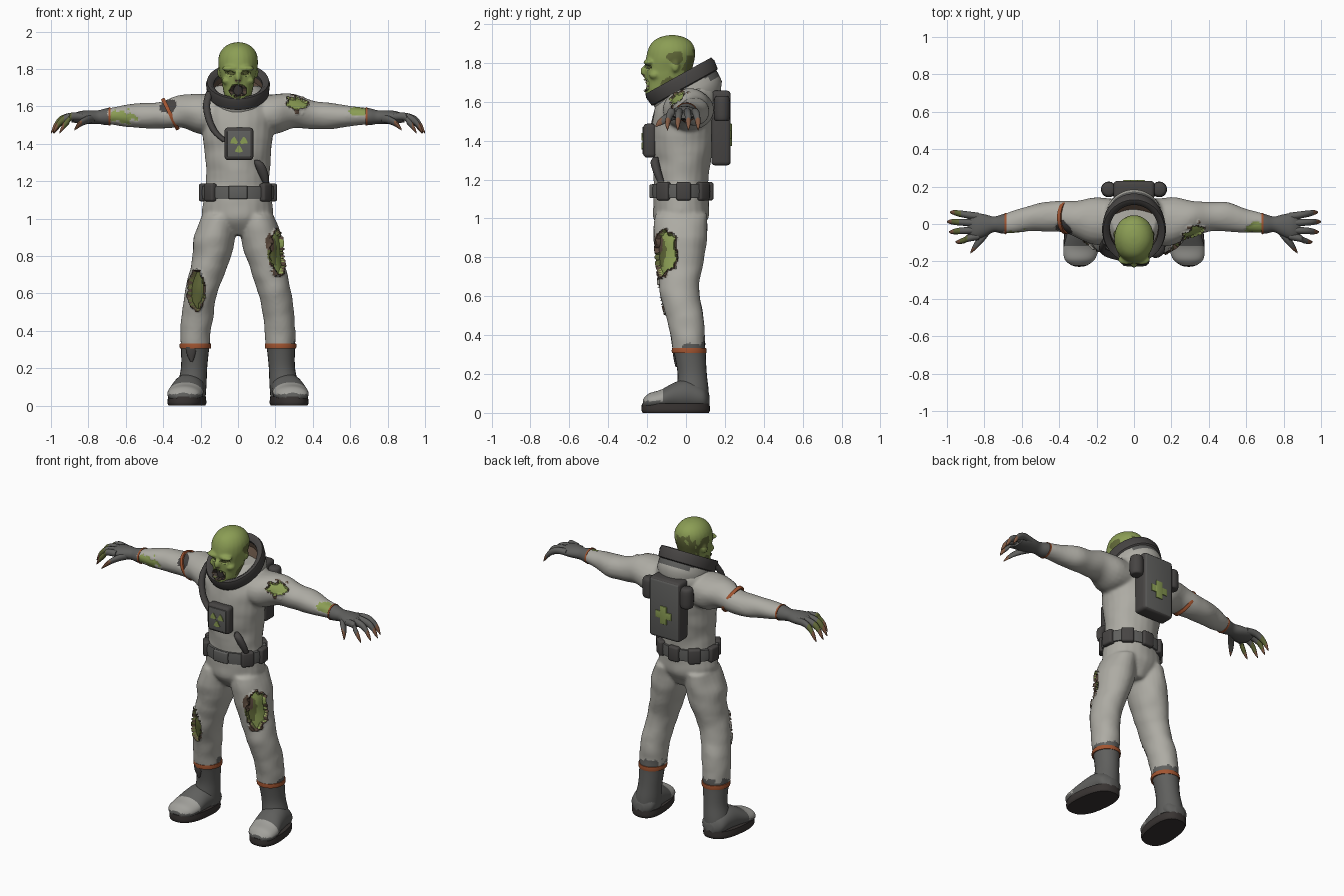
import bpy, bmesh, math
from math import cos, sin, pi, radians
from mathutils import Vector, Matrix, noise

old = bpy.data.objects.get("Cube")
if old:
    bpy.data.objects.remove(old)

# Palette
COLOURS = {
    "suit_grey": (.42, .41, .37), "rubber_grey": (.115, .115, .11),
    "dark_gear": (.062, .058, .056), "sole_dark": (.04, .034, .032),
    "orange_band": (.36, .09, .03), "skin_green": (.26, .34, .09),
    "skin_olive": (.12, .14, .04), "torn_brown": (.10, .065, .045),
    "claw_tan": (.22, .10, .055), "toe_grey": (.36, .355, .33)}
INDEX = {name: i for i, name in enumerate(COLOURS)}
MATS = []
for name, rgb in COLOURS.items():
    m = bpy.data.materials.new(name)
    m.use_nodes = True
    m.diffuse_color = (*rgb, 1)
    bsdf = m.node_tree.nodes["Principled BSDF"]
    bsdf.inputs["Base Color"].default_value = (*rgb, 1)
    MATS.append(m)


def colour(ob, mat, rule=lambda c: True):
    for p in ob.data.polygons:
        if rule(p.center):
            p.material_index = INDEX[mat]


def finish(name, bm, mat):
    bmesh.ops.recalc_face_normals(bm, faces=bm.faces)
    me = bpy.data.meshes.new(name)
    bm.to_mesh(me)
    bm.free()
    ob = bpy.data.objects.new(name, me)
    bpy.context.collection.objects.link(ob)
    for m in MATS:
        me.materials.append(m)
    colour(ob, mat)
    return ob


def bridge(bm, loops, closed=False):
    n = len(loops[0])
    pairs = list(zip(loops, loops[1:])) + ([(loops[-1], loops[0])] if closed else [])
    for a, b in pairs:
        for k in range(n):
            j = (k + 1) % n
            bm.faces.new((a[k], a[j], b[j], b[k]))


def loft(bm, sections, axis="Z", side=1, power=1, steps=4, n=24):
    """Smooth elliptical loft through sections (x, y, z, radius a, radius b)."""
    s = [sections[0]] + list(sections) + [sections[-1]]
    fine = []
    for i in range(1, len(s) - 2):
        for k in range(steps):
            t = k / steps
            fine.append([.5 * (2 * b + (c - a) * t + (2*a - 5*b + 4*c - d) * t*t + (3*b - a - 3*c + d) * t**3)
                         for a, b, c, d in zip(s[i - 1], s[i], s[i + 1], s[i + 2])])
    fine.append(s[-1])
    loops = []
    for x, y, z, a, b in fine:
        ring = []
        for k in range(n):
            ca, sa = cos(2 * pi * k / n), sin(2 * pi * k / n)
            u = max(a, .002) * math.copysign(abs(ca) ** power, ca)
            v = max(b, .002) * math.copysign(abs(sa) ** power, sa)
            off = {"X": (0, u, v), "Y": (u, 0, v), "Z": (u, v, 0)}[axis]
            ring.append(bm.verts.new(Vector((side * x, y, z)) + Vector(off)))
        loops.append(ring)
    bridge(bm, loops)
    bm.faces.new(loops[0])
    bm.faces.new(loops[-1])


def part(name, mat, sections, **kw):
    bm = bmesh.new()
    loft(bm, sections, **kw)
    return finish(name, bm, mat)


def lathe(name, mat, profile, matrix, closed=True, n=48):
    bm = bmesh.new()
    loops = [[bm.verts.new(matrix @ Vector((r * cos(2*pi*k/n), r * sin(2*pi*k/n), z)))
              for k in range(n)] for r, z in profile]
    bridge(bm, loops, closed)
    return finish(name, bm, mat)


def strap(name, mat, loc, radii, half, turn=0):
    """Elliptical band with a softly bulged outside, tilted about y."""
    return lathe(name, mat, [(.88, -half), (1, -half), (1.02, 0), (1, half), (.88, half)],
                 Matrix.Translation(loc) @ Matrix.Rotation(radians(turn), 4, "Y")
                 @ Matrix.Diagonal((*radii, 1, 1)))


def blob(bm, loc, radii):
    bmesh.ops.create_uvsphere(bm, u_segments=20, v_segments=12, radius=1,
                              matrix=Matrix.LocRotScale(Vector(loc), None, Vector(radii)))


def box(name, mat, loc, size, turn=0, bevel=.012):
    bm = bmesh.new()
    bmesh.ops.create_cube(bm, size=1, matrix=Matrix.Diagonal((*size, 1)))
    bmesh.ops.bevel(bm, geom=bm.edges[:], offset=bevel, segments=3, profile=.5, affect="EDGES")
    bm.transform(Matrix.Translation(loc) @ Matrix.Rotation(turn, 4, "Z"))
    return finish(name, bm, mat)


def fuse(ob, mat, voxel, wrinkle):
    """Merge overlapping volumes into one skin and add soft folds."""
    r = ob.modifiers.new("merge", "REMESH")
    r.mode, r.voxel_size = "VOXEL", voxel
    s = ob.modifiers.new("soften", "SMOOTH")
    s.factor, s.iterations = .5, 6
    dg = bpy.context.evaluated_depsgraph_get()
    me = bpy.data.meshes.new_from_object(ob.evaluated_get(dg))
    ob.modifiers.clear()
    ob.data = me
    me.materials.clear()
    for m in MATS:
        me.materials.append(m)
    colour(ob, mat)
    normals = [v.normal.copy() for v in me.vertices]
    for v, nrm in zip(me.vertices, normals):
        v.co += nrm * wrinkle * noise.noise(Vector((v.co.x * 9, v.co.y * 9, v.co.z * 12)))


def paint(ob, centre, radii, mat, rim=None, depth=0, rag=.25):
    """Recolour and sink a ragged ellipsoidal patch, with an optional torn rim."""
    def dist(co):
        d = Vector((a - b) / r for a, b, r in zip(co, centre, radii)).length
        return d + rag * noise.noise(co * 35)
    if rim:
        colour(ob, rim, lambda c: dist(c) < 1.13)
    colour(ob, mat, lambda c: dist(c) < 1)
    moves = []
    for v in ob.data.vertices:
        d = dist(v.co)
        if d < 1:
            moves.append((v, -depth * v.normal))
        elif rim and d < 1.13:
            moves.append((v, .7 * depth * v.normal))
    for v, m in moves:
        v.co += m


# Suit: torso, legs and arms merged
LEG = [(.10, -.025, 1.02, .09, .135), (.125, -.03, .9, .112, .137), (.142, -.03, .8, .102, .125),
       (.17, -.035, .7, .095, .108), (.197, -.03, .6, .087, .1), (.213, -.008, .5, .085, .096),
       (.225, .008, .4, .082, .09), (.228, .016, .31, .077, .083)]
ARM = [(.08, .01, 1.56, .12, .1), (.2, .015, 1.56, .13, .108), (.3, .025, 1.575, .1, .09),
       (.4, .04, 1.555, .08, .075), (.5, .038, 1.55, .078, .07), (.6, .018, 1.55, .065, .057),
       (.68, .004, 1.548, .054, .045), (.72, 0, 1.545, .044, .038)]
bm = bmesh.new()
loft(bm, [(0, -.02, .91, .07, .08), (0, -.025, 1, .18, .14), (0, -.025, 1.1, .185, .143),
          (0, -.025, 1.2, .168, .138), (0, -.02, 1.32, .175, .152), (0, -.015, 1.45, .188, .163),
          (0, 0, 1.56, .2, .162), (0, .02, 1.65, .17, .15), (0, .03, 1.71, .12, .12)])
for side in (1, -1):
    loft(bm, LEG, side=side)
    loft(bm, ARM, axis="X", side=side)
suit = finish("suit", bm, "suit_grey")
fuse(suit, "suit_grey", .009, .006)
paint(suit, (.215, -.11, .82), (.06, .065, .115), "skin_green", "torn_brown", .014)
paint(suit, (.185, -.14, .83), (.033, .06, .08), "skin_olive")
paint(suit, (.172, -.15, .87), (.025, .05, .05), "torn_brown")
paint(suit, (-.225, -.13, .62), (.042, .07, .1), "skin_olive", "torn_brown", .015)
paint(suit, (.325, -.06, 1.62), (.06, .06, .042), "skin_green", "torn_brown", .008, .5)
paint(suit, (.65, -.03, 1.578), (.055, .045, .03), "skin_green", None, .004)
paint(suit, (-.61, -.04, 1.545), (.08, .045, .03), "skin_green", None, .004, .8)
paint(suit, (-.375, -.03, 1.605), (.045, .065, .04), "dark_gear", None, .004)
for s in (1, -1):
    paint(suit, (s * .228, .05, .325), (.1, .085, .055), "rubber_grey", None, 0, .5)

# Head
bm = bmesh.new()
loft(bm, [(0, -.14, 1.62, .045, .04), (0, -.118, 1.655, .07, .088), (0, -.1, 1.7, .082, .107),
          (0, -.09, 1.76, .093, .12), (0, -.08, 1.82, .106, .126), (0, -.075, 1.87, .104, .12),
          (0, -.072, 1.91, .082, .096), (0, -.07, 1.935, .048, .055), (0, -.07, 1.945, .01, .01)])
blob(bm, (0, -.21, 1.755), (.018, .025, .03))
blob(bm, (0, -.175, 1.645), (.045, .035, .025))
for s in (1, -1):
    blob(bm, (s * .042, -.19, 1.803), (.045, .028, .016))
    blob(bm, (s * .06, -.16, 1.737), (.027, .03, .022))
    blob(bm, (s * .097, -.055, 1.785), (.014, .022, .033))
head = finish("head", bm, "skin_green")
fuse(head, "skin_green", .007, .003)
paint(head, (0, .04, 1.75), (.13, .075, .11), "skin_olive", None, 0, .4)
for s in (1, -1):
    paint(head, (s * .09, -.07, 1.68), (.04, .06, .045), "skin_olive", None, 0, .4)
    paint(head, (s * .1, -.05, 1.825), (.03, .04, .035), "skin_olive", None, 0, .5)
    paint(head, (s * .042, -.2, 1.777), (.027, .05, .011), "skin_olive", None, .008, .1)
    paint(head, (s * .011, -.235, 1.735), (.009, .025, .009), "torn_brown", None, .003, .1)
paint(head, (0, -.2, 1.685), (.036, .07, .03), "sole_dark", "torn_brown", .018, .15)
part("neck", "skin_olive", [(0, -.02, 1.5, .08, .08), (0, -.05, 1.7, .07, .07)])

# Helmet collar, tilted forward
tilt = Matrix.Translation((0, -.037, 1.73)) @ Matrix.Rotation(radians(29), 4, "X") @ Matrix.Diagonal((1, 1.17, 1, 1))
lathe("collar_ring", "dark_gear", [(.13, -.012), (.148, .005), (.165, .005), (.171, -.015),
                                   (.166, -.062), (.15, -.072), (.132, -.05)], tilt)
lathe("collar_lining", "torn_brown", [(.134, -.02), (.125, -.06), (.06, -.075)], tilt, closed=False)
base = lathe("collar_base", "suit_grey", [(.155, -.04), (.158, -.075), (.158, -.1), (.155, -.13), (.13, -.17)],
             tilt, closed=False)
colour(base, "rubber_grey", lambda c: c.y > .09 and c.z > 1.72)

# Gloves, fingers and claws
FINGERS = [(.062, .985), (.012, 1.0), (-.042, .99), (-.095, .955)]
for side, word in ((1, "left"), (-1, "right")):
    part(word + "_glove", "rubber_grey",
         [(.685, .003, 1.547, .054, .046), (.71, 0, 1.545, .05, .044), (.75, -.002, 1.543, .042, .036),
          (.8, -.008, 1.543, .06, .036), (.85, -.012, 1.542, .07, .032), (.89, -.012, 1.535, .055, .02)],
         axis="X", side=side)
    strap(word + "_wrist_band", "orange_band", (side * .688, .002, 1.547), (.048, .056), .005, 90)
    for i, (y, tip) in enumerate(FINGERS):
        y0 = .04 - .035 * i
        f = part(f"{word}_finger_{i + 1}", "rubber_grey",
                 [(.83, y0, 1.545, .02, .02), (.89, y0 * .6 + y * .4, 1.546, .019, .021),
                  (tip - .05, y * .9, 1.526, .017, .022), (tip - .018, y, 1.49, .012, .019),
                  (tip, y, 1.458, .003, .005)], axis="X", side=side, n=12)
        if side < 0:
            colour(f, "skin_olive", lambda c: c.x < .065 - tip)
        colour(f, "claw_tan", lambda c: abs(c.x) > tip - .026)
    t = part(word + "_thumb", "rubber_grey",
             [(.765, -.02, 1.535, .024, .022), (.80, -.06, 1.53, .029, .022), (.835, -.1, 1.515, .026, .02),
              (.86, -.13, 1.495, .018, .015), (.875, -.155, 1.475, .003, .004)], axis="X", side=side, n=12)
    colour(t, "claw_tan", lambda c: c.y < -.125)

# Boots, soles and shin bands
for side, word in ((1, "left"), (-1, "right")):
    part(word + "_boot_shaft", "rubber_grey",
         [(.228, .017, .325, .079, .085), (.23, .022, .29, .074, .08), (.235, .032, .2, .07, .075),
          (.245, .034, .12, .077, .082), (.253, .034, .05, .08, .085)], side=side)
    foot = part(word + "_boot_foot", "rubber_grey",
                [(.255, .12, .06, .03, .03), (.255, .09, .075, .075, .06), (.26, .02, .09, .085, .08),
                 (.27, -.05, .085, .088, .075), (.283, -.13, .066, .094, .053),
                 (.29, -.19, .058, .08, .042), (.293, -.222, .05, .04, .02)], axis="Y", side=side, steps=6, n=36)
    colour(foot, "toe_grey", lambda c: c.y < -.12 and c.z > .062)
    bm = bmesh.new()
    loft(bm, [(.273, -.053, 0, .094, .17), (.273, -.053, .015, .1, .176), (.273, -.053, .048, .098, .174)],
         power=.8, n=40)
    for v in bm.verts:
        v.co.x = side * (v.co.x - .11 * (v.co.y + .053))
    finish(word + "_sole", bm, "sole_dark")
    strap(word + "_shin_band", "orange_band", (side * .228, .016, .32), (.083, .088), .013)
part("torn_trouser_flap", "dark_gear", [(-.25, -.052, .315, .03, .016), (-.25, -.05, .28, .026, .014),
                                        (-.248, -.048, .235, .006, .006)], n=12)

# Arm band
strap("arm_band", "orange_band", (-.362, .034, 1.559), (.092, .087), .01, 64)

# Belt with buckle and pouches
strap("belt", "rubber_grey", (0, -.025, 1.14), (.192, .15), .036)
box("belt_buckle", "rubber_grey", (0, -.175, 1.14), (.1, .025, .07), bevel=.006)
for i, deg in enumerate((-52, 52, -95, 95, -140, 140, 180)):
    a = radians(deg)
    box(f"belt_pouch_{i + 1}", "dark_gear", (.188 * sin(a), -.025 - .146 * cos(a), 1.14),
        (.075, .04, .095), a)

# Chest unit with radiation sign, hose and holster
box("chest_unit", "dark_gear", (.005, -.187, 1.4), (.155, .065, .175), bevel=.02)
box("chest_panel", "rubber_grey", (.005, -.22, 1.4), (.125, .008, .14), bevel=.003)
for i in range(3):
    bm = bmesh.new()
    mid = pi / 6 + i * 2 * pi / 3
    pts = [(r, mid + d) for r, ds in ((.011, (-.5, .5)), (.046, (.5, .25, 0, -.25, -.5))) for d in ds]
    face = bm.faces.new([bm.verts.new((.005 + r * cos(a), -.224, 1.4 + r * sin(a))) for r, a in pts])
    out = bmesh.ops.extrude_face_region(bm, geom=[face])["geom"]
    bmesh.ops.translate(bm, vec=(0, -.004, 0), verts=[g for g in out if isinstance(g, bmesh.types.BMVert)])
    finish(f"hazard_blade_{i + 1}", bm, "skin_green")
part("air_hose", "dark_gear",
     [(-.15, -.09, 1.68, .02, .02), (-.168, -.125, 1.61, .019, .02), (-.155, -.15, 1.53, .019, .02),
      (-.12, -.165, 1.46, .02, .02), (-.06, -.18, 1.41, .024, .02)], n=16)
part("holster", "dark_gear",
     [(.1, -.155, 1.315, .012, .012), (.115, -.16, 1.29, .026, .022), (.135, -.148, 1.24, .026, .022),
      (.15, -.13, 1.19, .016, .018)], n=16)

# Backpack with canisters and cross
pack = box("backpack", "dark_gear", (0, .18, 1.465), (.22, .1, .385), bevel=.02)
colour(pack, "rubber_grey", lambda c: c.y > .224)
for s, word in ((1, "left"), (-1, "right")):
    part(word + "_canister", "dark_gear",
         [(s * .135, .185, 1.5, .025, .025), (s * .135, .185, 1.515, .04, .04),
          (s * .135, .185, 1.61, .04, .04), (s * .135, .185, 1.63, .025, .025)], n=20)
box("cross_upright", "skin_green", (0, .231, 1.43), (.045, .009, .115), bevel=.002)
box("cross_bar", "skin_green", (0, .231, 1.43), (.115, .008, .045), bevel=.002)

# Shading
bpy.ops.object.select_all(action="DESELECT")
for ob in bpy.context.collection.objects:
    if ob.type == "MESH" and len(ob.data.materials) == len(MATS):
        ob.select_set(True)
        bpy.context.view_layer.objects.active = ob
bpy.ops.object.shade_smooth_by_angle(angle=radians(45))
